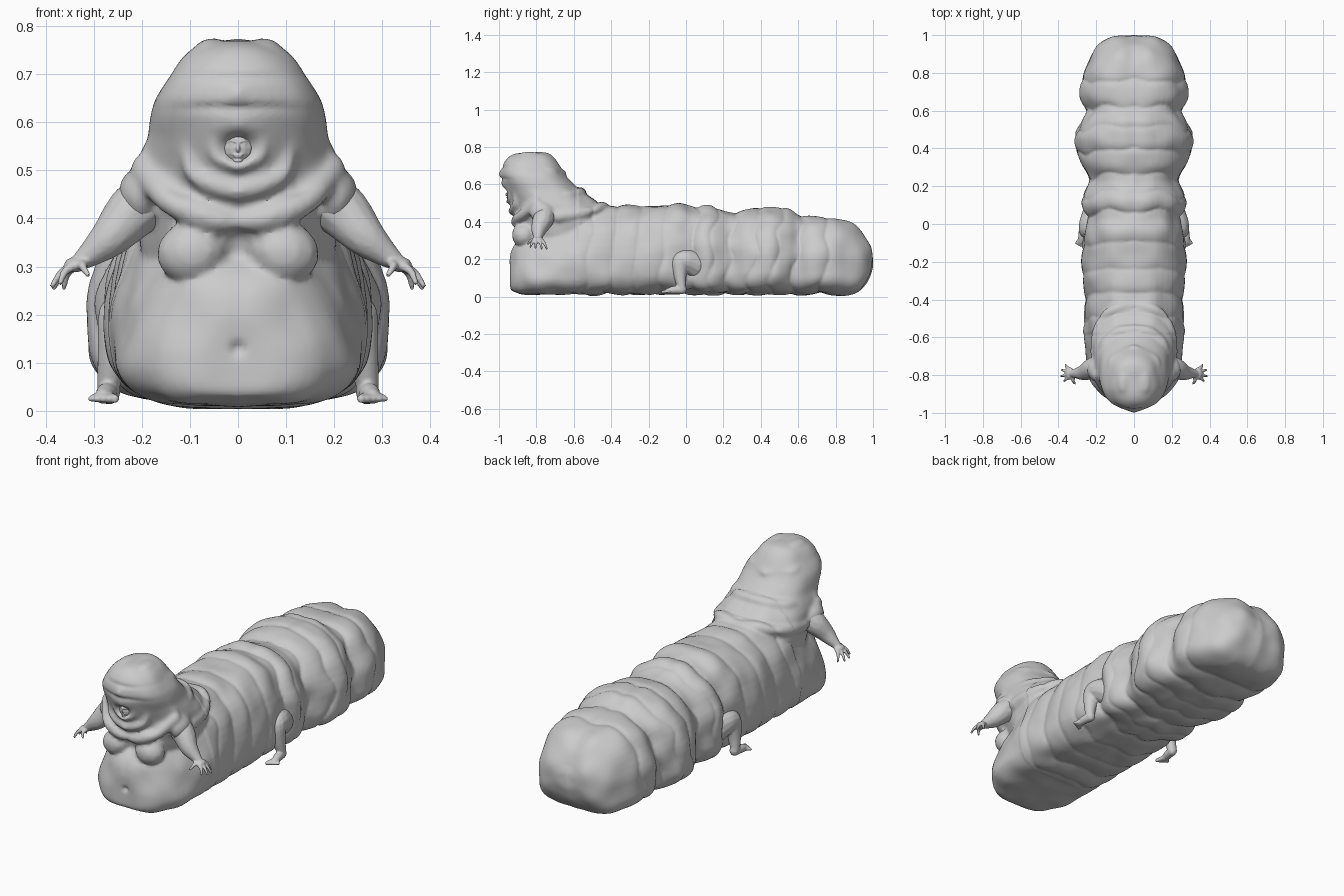
import bpy, bmesh
from math import cos, sin, pi, exp
from mathutils import Vector, noise

# One shared unit ball, copied into plain vertex and face lists
_b = bmesh.new()
bmesh.ops.create_uvsphere(_b, u_segments=14, v_segments=8, radius=1)
BALL_V = [tuple(v.co) for v in _b.verts]
BALL_F = [[v.index for v in f.verts] for f in _b.faces]
_b.free()


class Part:
    def __init__(self):
        self.v, self.f = [], []


def blob(part, c, r):
    o = len(part.v)
    part.v += [tuple(a + b * k for a, b, k in zip(c, p, r)) for p in BALL_V]
    part.f += [[o + i for i in f] for f in BALL_F]


def catmull(a, b, c, d, t):
    return [0.5 * (2 * q + (r - p) * t + (2 * p - 5 * q + 4 * r - s) * t * t
                   + (3 * q - p - 3 * r + s) * t ** 3) for p, q, r, s in zip(a, b, c, d)]


def spread(table, n):
    """Resample a table of rows smoothly, n steps per gap."""
    p = [table[0], *table, table[-1]]
    out = [catmull(*p[i - 1:i + 3], k / n) for i in range(1, len(p) - 2) for k in range(n)]
    return out + [list(table[-1])]


def chain(part, pts, side=1):
    """Row of overlapping balls along a smooth path of (x, y, z, radius)."""
    n = 2
    for a, b in zip(pts, pts[1:]):
        gap = (Vector(a[:3]) - Vector(b[:3])).length
        n = max(n, min(8, int(gap / (0.4 * min(a[3], b[3]))) + 1))
    for x, y, z, r in spread(pts, n):
        blob(part, (x * side, y, z), (r, r, r))


def loft(part, rings):
    o, n = len(part.v), len(rings[0])
    for ring in rings:
        part.v += ring
    for j in range(len(rings) - 1):
        a, b = o + j * n, o + (j + 1) * n
        part.f += [[a + i, a + (i + 1) % n, b + (i + 1) % n, b + i] for i in range(n)]
    part.f.append([o + i for i in range(n)][::-1])
    part.f.append([o + (len(rings) - 1) * n + i for i in range(n)])


def power(v, e):
    return (1 if v >= 0 else -1) * abs(v) ** e


def finish(name, part, voxel, smooth):
    """Fuse all pieces of a part into one smooth skin."""
    me = bpy.data.meshes.new(name)
    me.from_pydata(part.v, [], part.f)
    ob = bpy.data.objects.new(name, me)
    bpy.context.collection.objects.link(ob)
    bpy.context.view_layer.objects.active = ob
    m = ob.modifiers.new("fuse", 'REMESH')
    m.mode, m.voxel_size = 'VOXEL', voxel
    bpy.ops.object.modifier_apply(modifier="fuse")
    m = ob.modifiers.new("soften", 'SMOOTH')
    m.factor, m.iterations = 0.5, smooth
    bpy.ops.object.modifier_apply(modifier="soften")
    ob.data.polygons.foreach_set("use_smooth", [True] * len(ob.data.polygons))
    return ob


# Long grub body: y, top height, half width
BODY = [(-.938, .2, .07), (-.925, .26, .125), (-.89, .31, .18), (-.8, .37, .238),
        (-.65, .44, .262), (-.5, .48, .265), (-.35, .487, .262), (-.2, .482, .272),
        (-.05, .5, .262), (.03, .48, .25), (.12, .488, .277), (.23, .452, .242),
        (.33, .468, .285), (.45, .476, .315), (.54, .468, .282), (.6, .445, .255),
        (.68, .44, .283), (.78, .433, .272), (.87, .41, .235), (.94, .355, .19),
        (.985, .29, .13), (1.003, .235, .06)]
body = Part()
rings = []
for y, top, hw in spread(BODY, 4):
    bot = .012 + .15 * max(0, (y - .85) / .15) ** 3 + .4 * max(0, -.89 - y)
    zc = bot + .34 * (top - bot)
    taper = .9 * max(0, min(1, (-.5 - y) / .3))      # belly sags wider near the ground
    ring = []
    for i in range(48):
        c, s = cos(2 * pi * i / 48), sin(2 * pi * i / 48)
        z = zc + (top - zc if s > 0 else zc - bot) * power(s, .86 if s > 0 else .62)
        ring.append((hw * power(c, .86 if s > 0 else .62) * (1 - taper * max(-.04, z - .13)), y, z))
    rings.append(ring)
loft(body, rings)
blob(body, (0, .9, .2), (.14, .105, .12))

# Raised chest and hooded head: z, front y, back y, half width
HEAD = [(.28, -.86, -.4, .195), (.36, -.895, -.38, .205), (.42, -.915, -.38, .212),
        (.48, -.935, -.43, .215), (.53, -.95, -.51, .203), (.57, -.965, -.565, .188),
        (.61, -.98, -.61, .184), (.65, -.992, -.645, .174), (.7, -.985, -.675, .14),
        (.74, -.95, -.7, .112), (.765, -.9, -.73, .08), (.774, -.85, -.77, .045)]
loft(body, [[(hw * power(cos(a), .95), (f + b) / 2 + (b - f) / 2 * sin(a), z)
             for a in (2 * pi * i / 48 for i in range(48))] for z, f, b, hw in spread(HEAD, 4)])

for s in (1, -1):
    # Breasts, shoulders and crown lobes
    blob(body, (.092 * s, -.862, .332), (.076, .068, .065))
    blob(body, (.2 * s, -.765, .445), (.047, .07, .06))
    blob(body, (.052 * s, -.83, .738), (.045, .08, .042))
    # Brow rolls, socket rim, cheek rolls, jowls and collar rolls
    chain(body, [(0, -.958, .602, .024), (.045, -.948, .597, .022), (.085, -.92, .57, .018)], s)
    chain(body, [(0, -.973, .658, .027), (.08, -.92, .65, .026), (.135, -.85, .6, .025),
                 (.172, -.79, .53, .03)], s)
    chain(body, [(.048, -.945, .565, .014), (.045, -.945, .53, .014), (0, -.952, .51, .014)], s)
    chain(body, [(.105, -.905, .55, .02), (.09, -.915, .49, .022), (0, -.93, .455, .022)], s)
    chain(body, [(.185, -.8, .5, .035), (.14, -.875, .44, .032), (.07, -.905, .405, .028),
                 (0, -.905, .395, .024)], s)
    chain(body, [(.18, -.78, .5, .03), (.15, -.64, .535, .032), (.08, -.575, .55, .028),
                 (0, -.56, .555, .026)], s)
    chain(body, [(.2, -.68, .43, .035), (.175, -.52, .455, .028), (.09, -.45, .475, .026),
                 (0, -.43, .475, .022)], s)
    chain(body, [(.12, -.8, .685, .02), (.105, -.72, .665, .024), (0, -.66, .655, .022)], s)
skin = finish("body", body, .0095, 5)

# Skin creases (position, depth, width) and front dents (x, z, rx, rz, depth)
CREASES = [(-.52, .008, .02), (-.4, .012, .025), (-.28, .008, .02), (-.14, .01, .025),
           (.03, .016, .025), (.14, .008, .02), (.235, .014, .025), (.36, .012, .02),
           (.48, .008, .02), (.595, .014, .025), (.74, .012, .025)]
DENTS = [(0, .13, .012, .012, .016), (0, .547, .03, .024, .03), (0, .629, .1, .01, .009),
         (0, .695, .09, .01, .006), (0, .35, .02, .03, .012), (.13, .46, .04, .02, .006),
         (-.13, .46, .04, .02, .006)]
normals = [v.normal.copy() for v in skin.data.vertices]
coords = []
for v, n in zip(skin.data.vertices, normals):
    x, y, z = v.co
    d = -.01 * noise.noise(Vector((abs(x) * 9, y * 9, z * 9)))
    if y > -.58:
        s = y - .14 * (z - .2) + .04 * noise.noise(Vector((abs(x) * 7, y * 3, z * 7)))
        d += sum(k * exp(-abs(s - c) / w) for c, k, w in CREASES) - .004
    if y > .55:
        d += .016 * exp(-(x / .06) ** 2) * min(1, (y - .55) / .2) * max(0, min(1, z * 8 - 1.2))
    if y < -.8:
        d += sum(k * exp(-((x - a) / rx) ** 2 - ((z - c) / rz) ** 2) for a, c, rx, rz, k in DENTS)
    p = v.co - n * d
    coords += [p.x, max(-1, min(1, p.y)), max(.004, p.z)]
skin.data.vertices.foreach_set("co", coords)
skin.data.update()

# Tiny face set in its socket
face = Part()
blob(face, (0, -.932, .547), (.034, .026, .033))
blob(face, (0, -.958, .546), (.0045, .007, .009))
blob(face, (0, -.956, .532), (.011, .004, .0025))
blob(face, (0, -.954, .528), (.009, .005, .0025))
blob(face, (0, -.949, .52), (.01, .008, .006))
for s in (1, -1):
    blob(face, (.012 * s, -.952, .554), (.006, .004, .003))
    chain(face, [(.003, -.956, .559, .003), (.013, -.954, .562, .003),
                 (.023, -.946, .559, .003)], s)
finish("face", face, .002, 2)

for s, label in ((1, "left"), (-1, "right")):
    # Arm with palm and spread fingers
    arm = Part()
    chain(arm, [(.185, -.755, .44, .06), (.222, -.765, .41, .056), (.262, -.785, .365, .043),
                (.3, -.79, .332, .029), (.325, -.792, .313, .02)], s)
    blob(arm, (.338 * s, -.793, .304), (.024, .03, .016))
    for x, y, z in ((.362, -.745, .257), (.383, -.772, .256), (.386, -.805, .26),
                    (.37, -.832, .266), (.312, -.845, .283)):
        palm = (.335 if y > -.84 else .322, -.793 + (y + .793) * .45, .304)
        mid = ((palm[0] + x) / 2 + .006, (palm[1] + y) / 2, (palm[2] + z) / 2 + .006)
        chain(arm, [(*palm, .011), (*mid, .0085), (x, y, z, .006)], s)
    finish(label + "_arm", arm, .0045, 3)

    # Stubby leg with foot and toes
    leg = Part()
    chain(leg, [(.2, .05, .17, .075), (.228, .005, .19, .062), (.243, -.028, .185, .05),
                (.257, -.032, .12, .036), (.268, -.025, .06, .025), (.268, -.02, .04, .024)], s)
    chain(leg, [(.268, -.02, .035, .022), (.274, -.06, .036, .022), (.28, -.095, .03, .016)], s)
    for i in range(5):
        x = .256 + i * .0125
        chain(leg, [(.268 + i * .005, -.085, .03, .011),
                    (x, -.125 + i * .006, .025, .0095 - i * .0006)], s)
    finish(label + "_leg", leg, .0045, 3)
